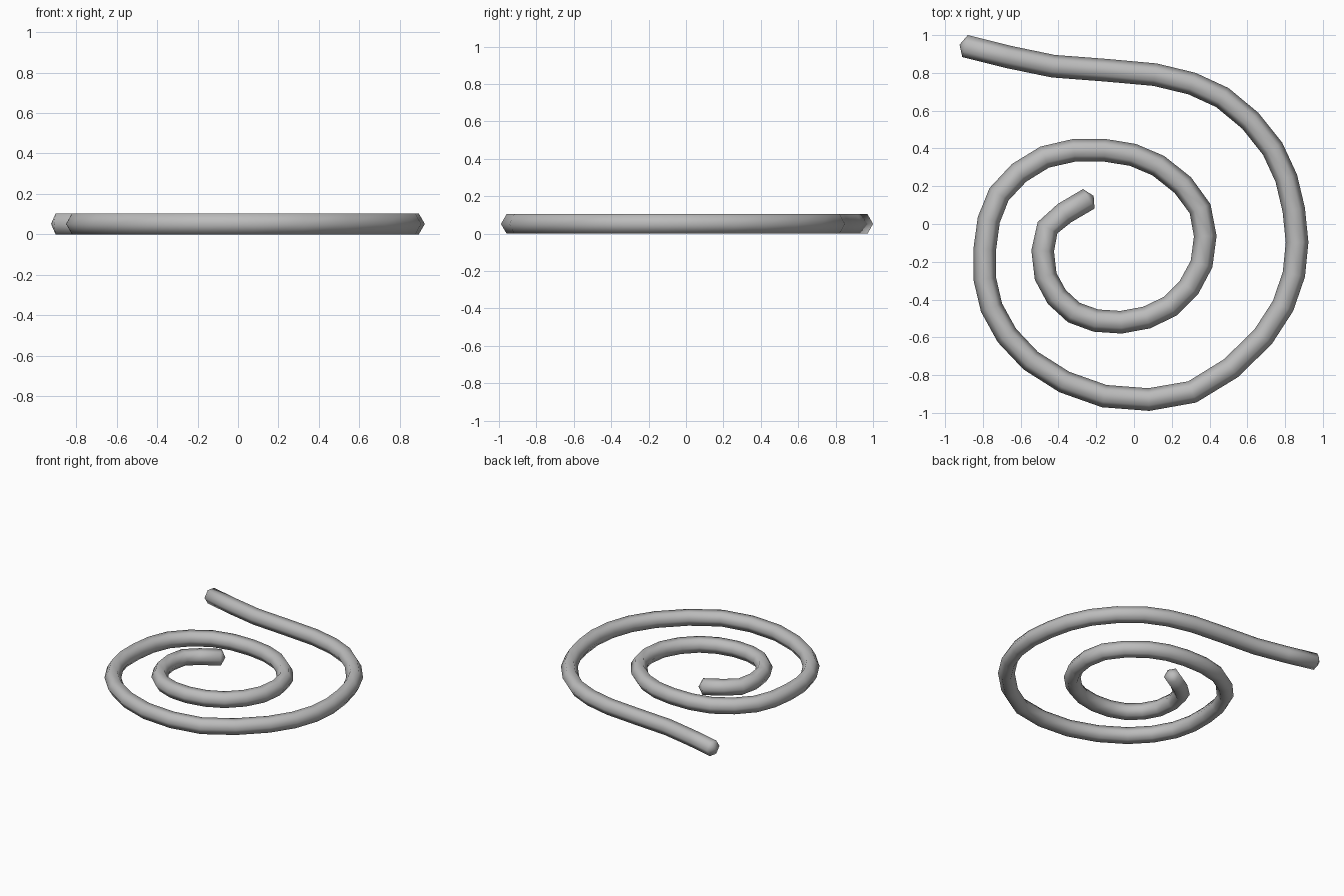
import bpy, bmesh, math
from mathutils import Vector

cube = bpy.data.objects.get("Cube")
if cube:
    bpy.data.objects.remove(cube)

RADIUS = 0.06
SIDES = 6
CAP_LENGTH = 0.03
HALF_HEIGHT = RADIUS * math.sin(math.radians(60))

# Outer edge of the spiral, from the free tail to the inner tip
EDGE = [(-.88, 1), (-.42, .895), (.12, .85), (.5, .72), (.785, .43),
        (.905, .085), (.905, -.28), (.73, -.635), (.33, -.945), (-.17, -.97),
        (-.585, -.77), (-.81, -.465), (-.85, -.13), (-.765, .19), (-.495, .41),
        (-.15, .45), (.16, .36), (.405, .105), (.415, -.23), (.225, -.485),
        (-.065, -.58), (-.35, -.52), (-.525, -.295), (-.51, .01), (-.27, .185)]


def smooth_path(points):
    """Insert one rounded midpoint between each pair of neighbours."""
    points = [Vector((x, y, 0)) for x, y in points]
    last = len(points) - 1
    path = []
    for i in range(last):
        a, b = points[i], points[i + 1]
        before = points[i - 1] if i > 0 else a * 2 - b
        after = points[i + 2] if i + 2 <= last else b * 2 - a
        path += [a, (a + b) * 0.5625 - (before + after) * 0.0625]
    return path + [points[last]]


def path_frame(path, i):
    """Return the direction of travel and the inward side at a point."""
    ahead = path[min(i + 1, len(path) - 1)]
    behind = path[max(i - 1, 0)]
    forward = (ahead - behind).normalized()
    return forward, Vector((forward.y, -forward.x, 0))


def add_cap(bm, ring, tip):
    """Close a ring with a shallow point."""
    apex = bm.verts.new(tip)
    for j in range(SIDES):
        bm.faces.new((ring[j], ring[(j + 1) % SIDES], apex))


# Sweep a six-sided section along the path
bm = bmesh.new()
path = smooth_path(EDGE)
up = Vector((0, 0, 1))
rings, centres = [], []
for i, point in enumerate(path):
    forward, inward = path_frame(path, i)
    centre = point + inward * RADIUS + up * HALF_HEIGHT
    ring = []
    for j in range(SIDES):
        angle = math.tau * j / SIDES
        offset = inward * math.cos(angle) + up * math.sin(angle)
        ring.append(bm.verts.new(centre + offset * RADIUS))
    rings.append(ring)
    centres.append(centre)

for first, second in zip(rings, rings[1:]):
    for j in range(SIDES):
        k = (j + 1) % SIDES
        bm.faces.new((first[j], first[k], second[k], second[j]))

# Pointed ends
add_cap(bm, rings[0], centres[0] - path_frame(path, 0)[0] * CAP_LENGTH)
add_cap(bm, rings[-1], centres[-1] + path_frame(path, len(path) - 1)[0] * CAP_LENGTH)

bmesh.ops.recalc_face_normals(bm, faces=bm.faces)
for face in bm.faces:
    face.smooth = True
mesh = bpy.data.meshes.new("spiral_coil")
bm.to_mesh(mesh)
bm.free()

# Plain grey surface
grey = bpy.data.materials.new("light_grey")
grey.use_nodes = True
colour = (0.5, 0.5, 0.5, 1)
grey.diffuse_color = colour
grey.node_tree.nodes["Principled BSDF"].inputs["Base Color"].default_value = colour
mesh.materials.append(grey)

coil = bpy.data.objects.new("spiral_coil", mesh)
bpy.context.collection.objects.link(coil)
